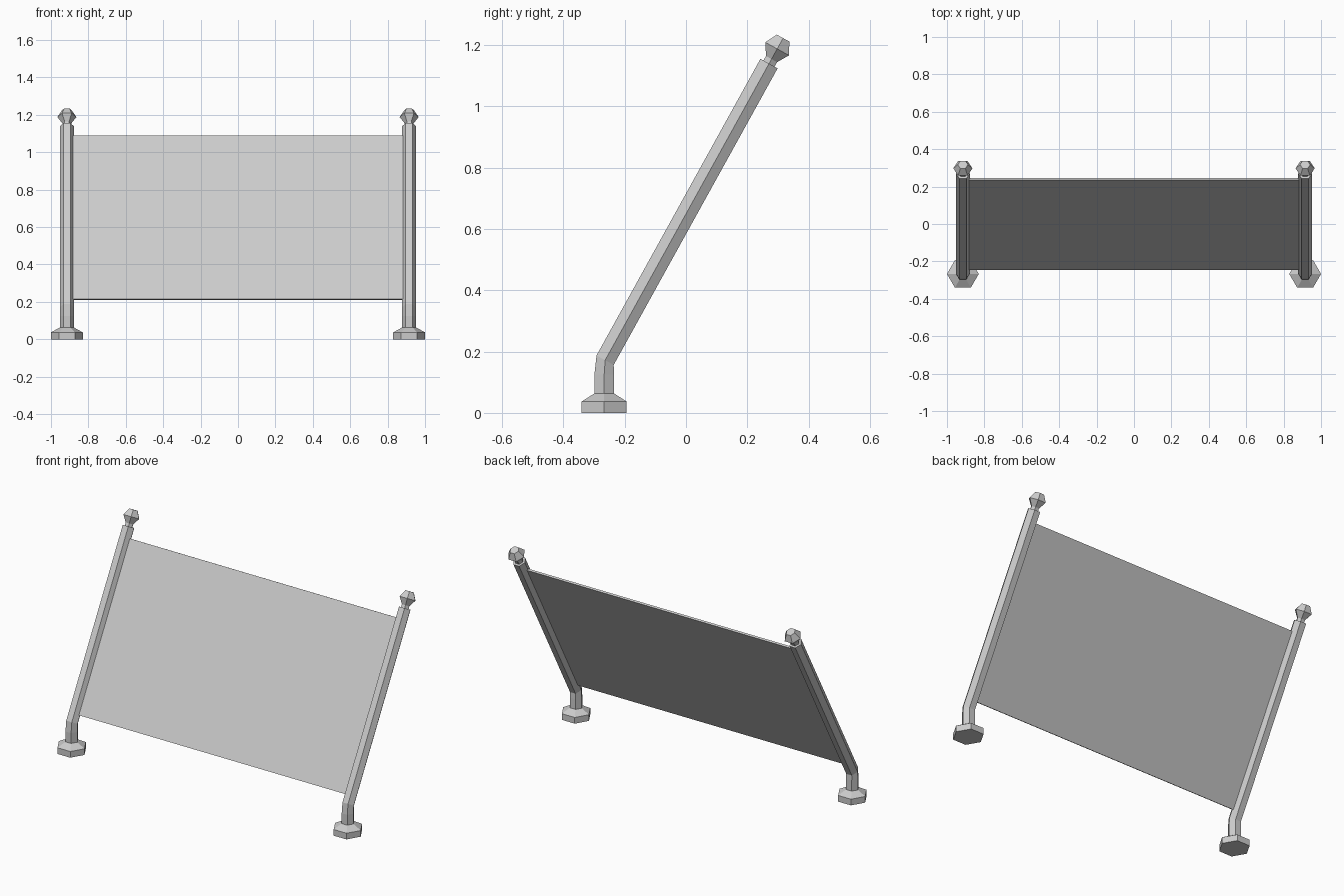
import bpy, bmesh, math
from mathutils import Vector, Matrix

if "Cube" in bpy.data.objects:
    bpy.data.objects.remove(bpy.data.objects["Cube"])

POST_X = 0.915
TILT = math.atan2(0.535, 0.969)          # backward lean of posts and panel
AXIS = Vector((0, math.sin(TILT), math.cos(TILT)))
BEND = Vector((0, -0.264, 0.172))
TOP = Vector((0, 0.271, 1.14))


def make_object(name, bm):
    bmesh.ops.recalc_face_normals(bm, faces=bm.faces)
    mesh = bpy.data.meshes.new(name)
    bm.to_mesh(mesh)
    bm.free()
    obj = bpy.data.objects.new(name, mesh)
    bpy.context.collection.objects.link(obj)
    return obj


def hex_loft(name, rings):
    """Skin hexagonal rings (centre, tilt, radius), mirrored to both sides."""
    bm = bmesh.new()
    loops = []
    for centre, tilt, radius in rings:
        rot = Matrix.Rotation(-tilt, 3, 'X')
        loops.append([bm.verts.new(Vector(centre) + rot @ Vector(
            (radius * math.cos(i * math.pi / 3), radius * math.sin(i * math.pi / 3), 0)))
            for i in range(6)])
    for a, b in zip(loops, loops[1:]):
        for i in range(6):
            j = (i + 1) % 6
            bm.faces.new((a[i], a[j], b[j], b[i]))
    bm.faces.new(loops[0])
    bm.faces.new(loops[-1])
    bmesh.ops.translate(bm, verts=bm.verts, vec=(POST_X, 0, 0))
    obj = make_object(name, bm)
    mirror = obj.modifiers.new("both_sides", 'MIRROR')
    mirror.use_axis = (True, False, False)
    return obj


# Chamfered feet
hex_loft("post_feet", [((0, -0.267, z), 0, r)
                       for z, r in ((0, 0.085), (0.037, 0.085), (0.063, 0.038))])

# Bent posts
hex_loft("posts", [((0, -0.267, 0.06), 0, 0.037),
                   ((0, -0.267, 0.125), 0, 0.037),
                   (BEND, TILT, 0.037),
                   (TOP, TILT, 0.037)])

# Faceted finials with a short neck
hex_loft("finials", [(TOP + AXIS * d, TILT, r)
                     for d, r in ((-0.005, 0.024), (0.017, 0.024),
                                  (0.055, 0.051), (0.095, 0.027))])

# Thin leaning panel between the posts
low, high = 0.213, 1.087
height = (high - low) / math.cos(TILT)
centre_z = (low + high) / 2
centre = BEND + AXIS * ((centre_z - BEND.z) / AXIS.z)
bm = bmesh.new()
bmesh.ops.create_cube(bm, size=1, matrix=Matrix.Translation(centre)
                      @ Matrix.Rotation(-TILT, 4, 'X')
                      @ Matrix.Diagonal((1.77, 0.012, height, 1)))
make_object("panel", bm)
